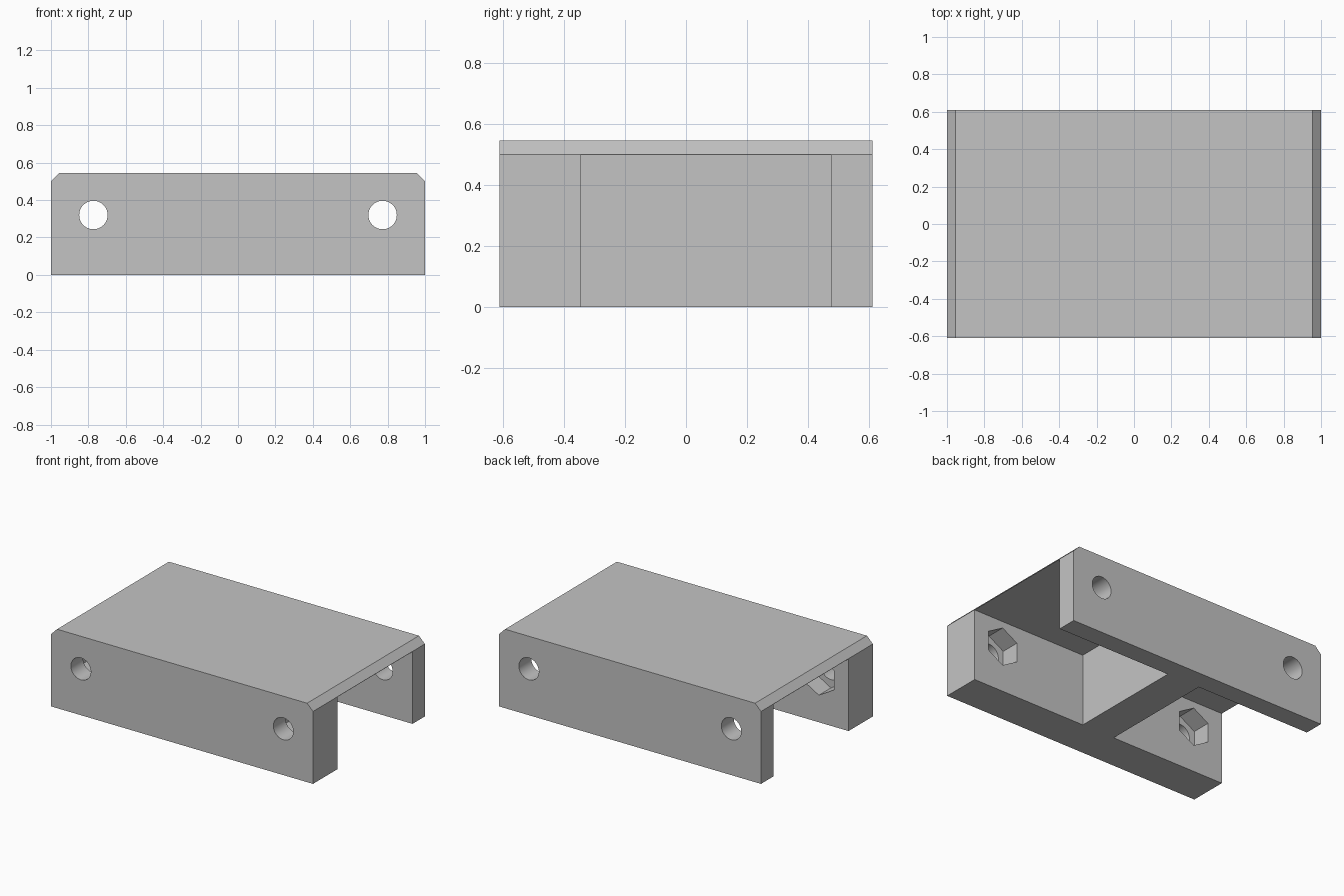
import bpy
import bmesh
import math

cube = bpy.data.objects.get("Cube")
if cube:
    bpy.data.objects.remove(cube, do_unlink=True)

grey = bpy.data.materials.new("plain grey")
grey.use_nodes = True
colour = (0.55, 0.55, 0.55, 1)
grey.diffuse_color = colour
grey.node_tree.nodes["Principled BSDF"].inputs["Base Color"].default_value = colour

TOP, CHAMFER_Z, CHAMFER_X = 0.545, 0.50, 0.955
FRONT, FRONT_IN, BACK_IN, BACK = -0.61, -0.345, 0.475, 0.61
WEB = 0.125                              # half width of the centre web
HOLE_X, HOLE_Z, HOLE_R = 0.773, 0.32, 0.076
NUT_R, NUT_DEPTH = 0.133, 0.132


def prism(name, profile, y0, y1):
    """Extrude an (x, z) profile from y0 to y1."""
    bm = bmesh.new()
    face = bm.faces.new([bm.verts.new((x, y0, z)) for x, z in profile])
    ext = bmesh.ops.extrude_face_region(bm, geom=[face])["geom"]
    moved = [v for v in ext if isinstance(v, bmesh.types.BMVert)]
    bmesh.ops.translate(bm, verts=moved, vec=(0, y1 - y0, 0))
    bmesh.ops.recalc_face_normals(bm, faces=bm.faces)
    mesh = bpy.data.meshes.new(name)
    bm.to_mesh(mesh)
    bm.free()
    mesh.materials.append(grey)
    obj = bpy.data.objects.new(name, mesh)
    bpy.context.collection.objects.link(obj)
    return obj


def polygon(cx, cz, r, n):
    """Regular polygon with a corner at the top."""
    return [(cx + r * math.sin(2 * math.pi * i / n),
             cz + r * math.cos(2 * math.pi * i / n)) for i in range(n)]


# Body block with chamfered top ends
body = prism("bracket_body",
             [(-1, 0), (1, 0), (1, CHAMFER_Z), (CHAMFER_X, TOP),
              (-CHAMFER_X, TOP), (-1, CHAMFER_Z)], FRONT, BACK)

# Open pockets, through bolt holes and hexagonal nut recesses on both ends
cutters = []
for s in (-1, 1):
    roof = CHAMFER_Z - 0.002
    pocket = [(s * WEB, -0.1), (s * 1.1, -0.1), (s * 1.1, roof), (s * WEB, roof)]
    cutters += [
        prism("pocket_cutter", pocket, FRONT_IN, BACK_IN),
        prism("hole_cutter", polygon(s * HOLE_X, HOLE_Z, HOLE_R, 48), -0.8, 0.8),
        prism("nut_cutter", polygon(s * HOLE_X, HOLE_Z, NUT_R, 6),
              FRONT_IN - NUT_DEPTH, FRONT_IN + 0.1),
    ]

bpy.ops.object.select_all(action="DESELECT")
bpy.context.view_layer.objects.active = body
body.select_set(True)
for cutter in cutters:
    cutter.hide_render = True
    mod = body.modifiers.new("cut", "BOOLEAN")
    mod.operation = "DIFFERENCE"
    mod.solver = "EXACT"
    mod.object = cutter
    bpy.ops.object.modifier_apply(modifier=mod.name)
    bpy.data.objects.remove(cutter, do_unlink=True)

# Round bores stay smooth, all other edges sharp
bpy.ops.object.shade_smooth_by_angle(angle=math.radians(25))
